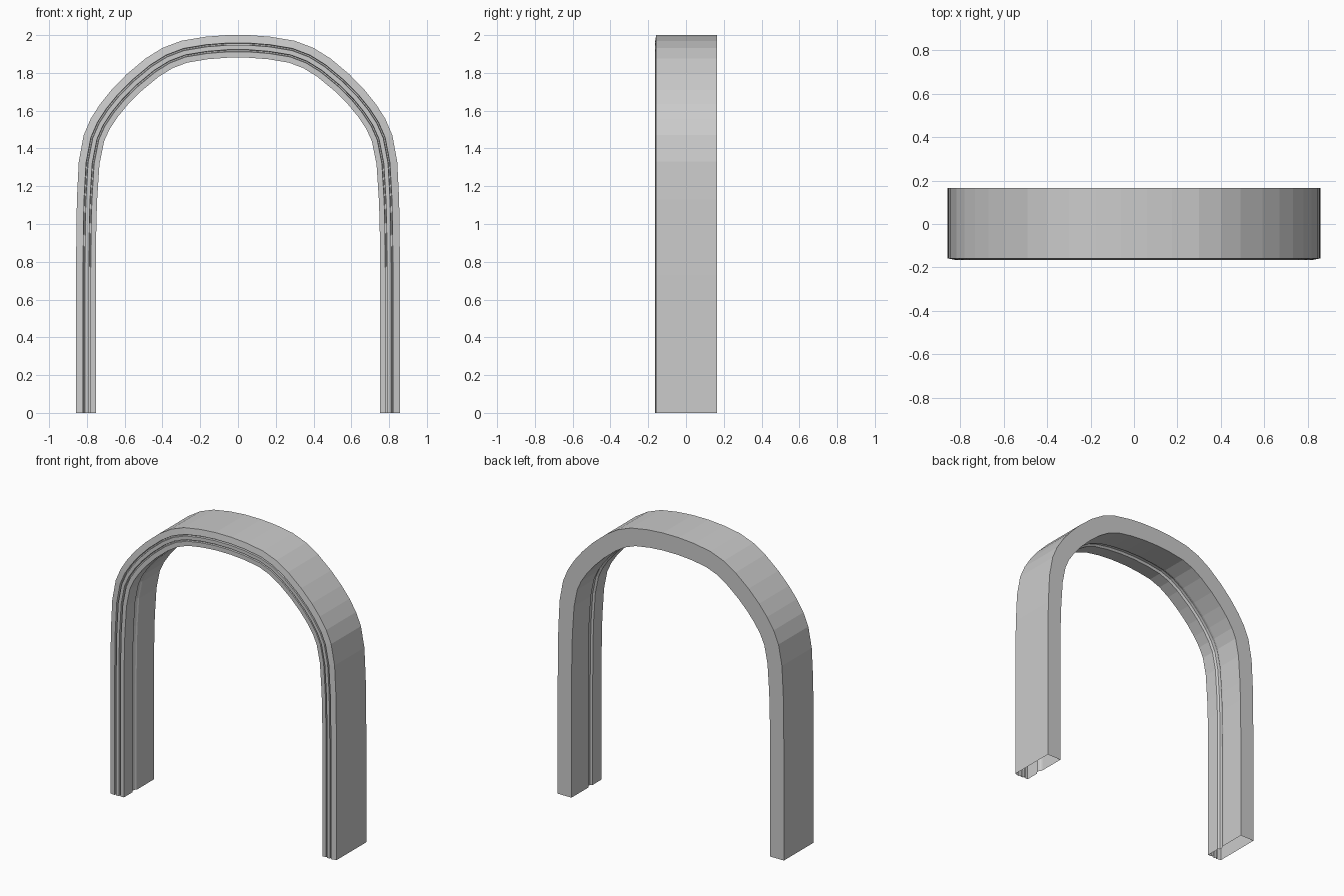
import bpy, bmesh
from mathutils import Vector

if "Cube" in bpy.data.objects:
    bpy.data.objects.remove(bpy.data.objects["Cube"])

# Right half of the outer arch line (x, z), from foot to crown
half = [(0.858, 0), (0.858, 0.73), (0.855, 1.0), (0.853, 1.13), (0.843, 1.33), (0.817, 1.47),
        (0.78, 1.557), (0.73, 1.635), (0.67, 1.71), (0.59, 1.792), (0.49, 1.876),
        (0.40, 1.932), (0.30, 1.970), (0.175, 1.991), (0.06, 2.0)]
path = [Vector(p) for p in half] + [Vector((-x, z)) for x, z in reversed(half)]

# Moulded cross-section: (depth inward from the outer line, y)
section = [(0, 0.165), (0, -0.158), (0.037, -0.165), (0.039, -0.148), (0.045, -0.148),
           (0.047, -0.163), (0.068, -0.163), (0.070, -0.148), (0.076, -0.148),
           (0.078, -0.160), (0.105, -0.160), (0.105, -0.065), (0.093, -0.055),
           (0.092, -0.040), (0.097, -0.028), (0.103, -0.020), (0.105, -0.008), (0.105, 0.165)]

# Sweep the section along the arch; the feet stay open
bm = bmesh.new()
rings = []
last = len(path) - 1
for i, p in enumerate(path):
    before = (p - path[max(i - 1, 0)])
    after = (path[min(i + 1, last)] - p)
    t = (before.normalized() + after.normalized()).normalized()
    inward = Vector((-t.y, t.x))
    if i in (0, last):
        inward = Vector((-1 if i == 0 else 1, 0))
    grow = 1 + 0.14 * min(max((p.y - 1.0) / 0.9, 0), 1)   # slightly thicker crown
    ring = []
    for d, y in section:
        q = p + inward * d * grow
        ring.append(bm.verts.new((q.x, y, q.y)))
    rings.append(ring)

n = len(section)
for a, b in zip(rings, rings[1:]):
    for k in range(n):
        m = (k + 1) % n
        bm.faces.new((a[k], a[m], b[m], b[k]))
bmesh.ops.recalc_face_normals(bm, faces=bm.faces[:])
# Make sure the outer face of the first leg points outwards
bm.faces.ensure_lookup_table()
if bm.faces[0].normal.x < 0:
    bmesh.ops.reverse_faces(bm, faces=bm.faces[:])

mesh = bpy.data.meshes.new("door_arch")
bm.to_mesh(mesh)
bm.free()
arch = bpy.data.objects.new("door_arch", mesh)
bpy.context.collection.objects.link(arch)
